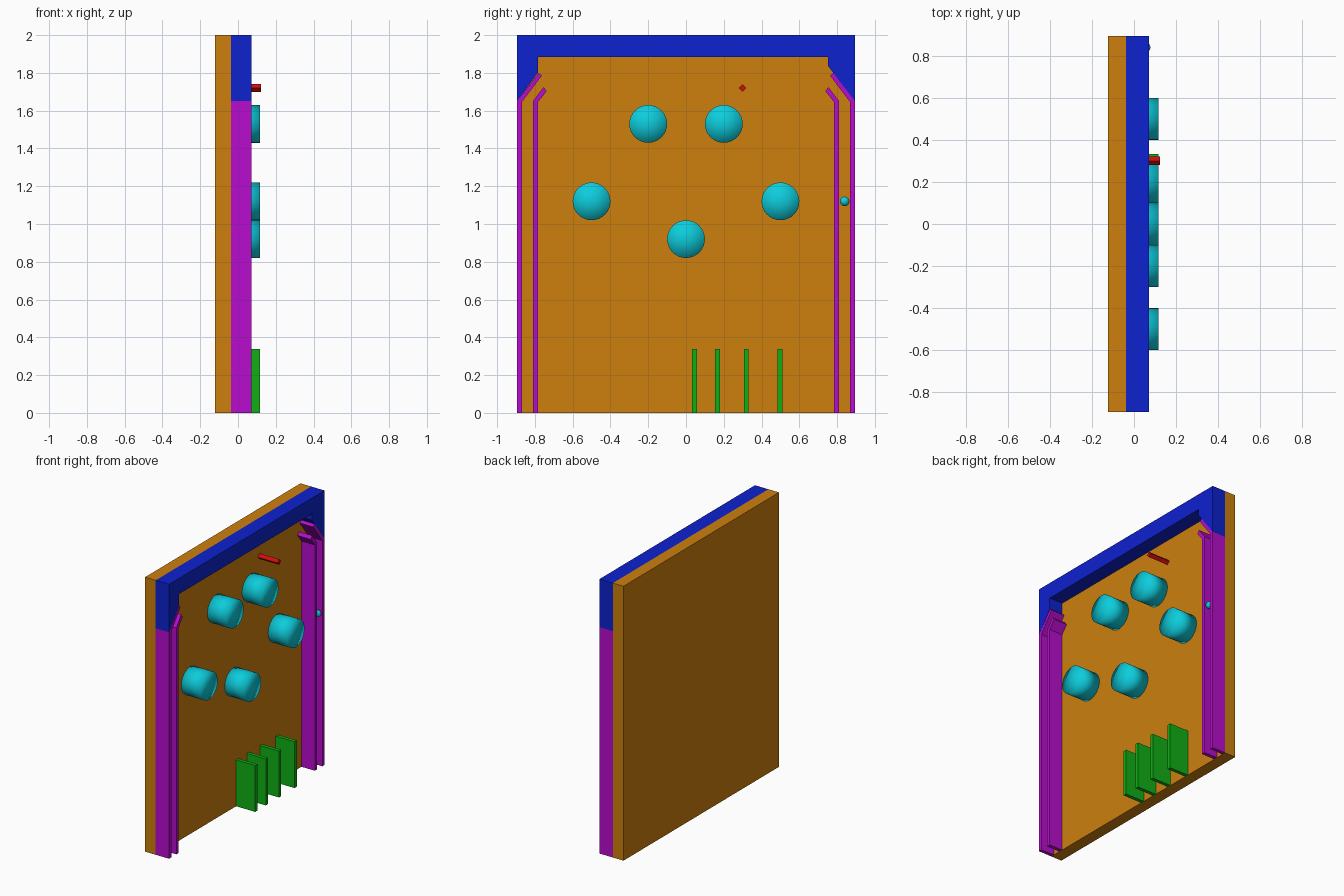
import bpy, bmesh, math
from mathutils import Matrix

if "Cube" in bpy.data.objects:
    bpy.data.objects.remove(bpy.data.objects["Cube"])

def mat(name, rgb):
    m = bpy.data.materials.new(name)
    m.diffuse_color = (*rgb, 1)
    m.use_nodes = True
    m.node_tree.nodes["Principled BSDF"].inputs["Base Color"].default_value = m.diffuse_color
    return m

ORANGE = mat("orange", (0.61, 0.215, 0.004))
BLUE = mat("blue", (0.004, 0.016, 0.63))
MAGENTA = mat("magenta", (0.48, 0.004, 0.61))
CYAN = mat("cyan", (0.004, 0.61, 0.72))
GREEN = mat("green", (0.005, 0.43, 0.007))
RED = mat("red", (0.63, 0.004, 0.004))

BACK, FACE, RIM, TIP = -0.123, -0.037, 0.071, 0.116  # depth layers along x

def finish(bm, name, material):
    bmesh.ops.recalc_face_normals(bm, faces=bm.faces)
    me = bpy.data.meshes.new(name)
    bm.to_mesh(me)
    bm.free()
    me.materials.append(material)
    ob = bpy.data.objects.new(name, me)
    bpy.context.collection.objects.link(ob)
    return ob

def prism(name, outline, x0, x1, material):
    """Extrude a (y, z) outline from x0 to x1."""
    bm = bmesh.new()
    a = [bm.verts.new((x0, y, z)) for y, z in outline]
    b = [bm.verts.new((x1, y, z)) for y, z in outline]
    bm.faces.new(a)
    bm.faces.new(b)
    n = len(a)
    for i in range(n):
        j = (i + 1) % n
        bm.faces.new((a[i], a[j], b[j], b[i]))
    return finish(bm, name, material)

def rect(y0, y1, z0, z1):
    return [(y0, z0), (y1, z0), (y1, z1), (y0, z1)]

def rod(name, y, z, r, x1, sides, material, smooth):
    """Cylinder standing out of the board along x."""
    bm = bmesh.new()
    place = Matrix.Translation(((FACE + x1) / 2, y, z)) @ Matrix.Rotation(math.pi / 2, 4, 'Y')
    bmesh.ops.create_cone(bm, cap_ends=True, cap_tris=True, segments=sides,
                          radius1=r, radius2=r, depth=x1 - FACE, matrix=place)
    for f in bm.faces:
        f.smooth = smooth
    return finish(bm, name, material)

# Back board
prism("board", rect(-0.895, 0.895, 0, 2), BACK, FACE, ORANGE)

# Top frame with angled corner blocks
prism("top_frame", [(-0.895, 2), (-0.895, 1.65), (-0.783, 1.803), (-0.783, 1.885),
                    (0.751, 1.885), (0.751, 1.838), (0.895, 1.65), (0.895, 2)],
      FACE, RIM, BLUE)

# Side rails, bent inward at the top
outer = [(0.895, 0), (0.895, 1.65), (0.780, 1.80), (0.763, 1.785), (0.869, 1.645), (0.869, 0)]
inner = [(0.811, 0), (0.811, 1.65), (0.754, 1.725), (0.738, 1.703), (0.784, 1.645), (0.784, 0)]
for side, s in (("left", -1), ("right", 1)):
    prism("outer_rail_" + side, [(s * y, z) for y, z in outer], FACE, RIM, MAGENTA)
    prism("inner_rail_" + side, [(s * y, z) for y, z in inner], FACE, RIM, MAGENTA)

# Round bumpers, softly shaded over the rim
for y, z in ((-0.2, 1.53), (0.2, 1.53), (-0.5, 1.12), (0.5, 1.12), (0, 0.92)):
    rod("bumper", y, z, 0.1, TIP, 32, CYAN, True)

# Slot dividers at the bottom
for y in (0.044, 0.167, 0.319, 0.498):
    prism("divider", rect(y - 0.013, y + 0.013, 0, 0.338), FACE, TIP, GREEN)

# Square peg turned on its corner
rod("peg", 0.3, 1.72, 0.02, 0.123, 4, RED, False)

# Ball in the launch lane
bm = bmesh.new()
bmesh.ops.create_uvsphere(bm, u_segments=24, v_segments=16, radius=0.025,
                          matrix=Matrix.Translation((0.053, 0.84, 1.12)))
for f in bm.faces:
    f.smooth = True
finish(bm, "ball", CYAN)
